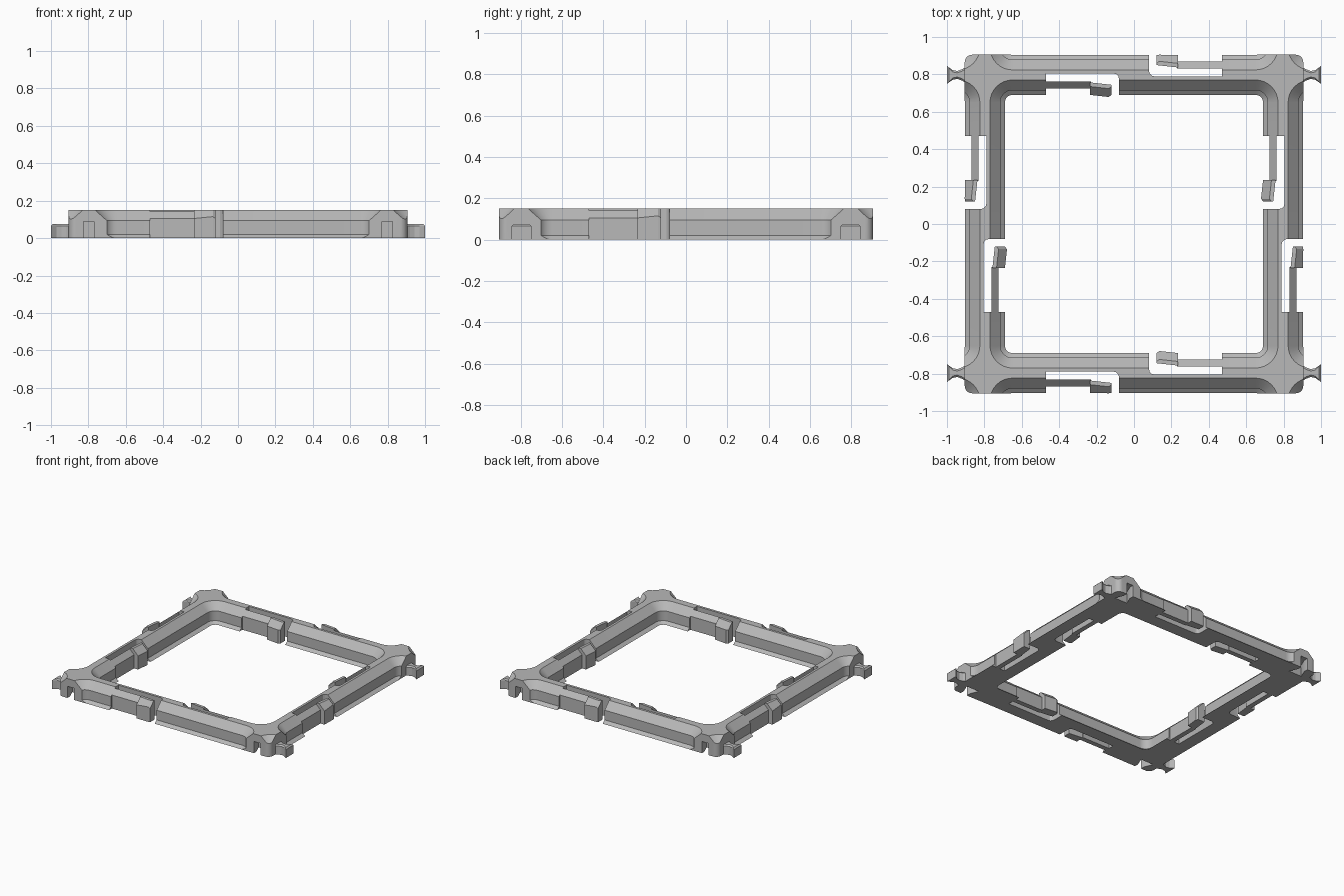
import bpy, bmesh, math

cube = bpy.data.objects.get("Cube")
if cube:
    bpy.data.objects.remove(cube, do_unlink=True)

LINE = 0.797      # distance of each bar's centre line from the middle
HEIGHT = 0.15
EDGE = 0.905      # outer edge of the frame

grey = bpy.data.materials.new("light_grey")
grey.use_nodes = True
grey.diffuse_color = (0.48, 0.48, 0.48, 1)
grey.node_tree.nodes["Principled BSDF"].inputs["Base Color"].default_value = grey.diffuse_color


def loft(bm, loops):
    """Closed solid through loops that have equal point counts."""
    rings = [[bm.verts.new(p) for p in loop] for loop in loops]
    n = len(rings[0])
    for a, b in zip(rings, rings[1:]):
        for i in range(n):
            j = (i + 1) % n
            bm.faces.new((a[i], a[j], b[j], b[i]))
    bm.faces.new(rings[0][::-1])
    bm.faces.new(rings[-1])


def prism(bm, outline, low, high):
    loft(bm, [[(x, y, z) for x, y in outline] for z in (low, high)])


def make(name, bm):
    bmesh.ops.recalc_face_normals(bm, faces=bm.faces[:])
    mesh = bpy.data.meshes.new(name)
    bm.to_mesh(mesh)
    bm.free()
    ob = bpy.data.objects.new(name, mesh)
    bpy.context.collection.objects.link(ob)
    mesh.materials.append(grey)
    return ob


def cut(target, bm):
    cutter = make("cutter", bm)
    cutter.hide_render = True
    mod = target.modifiers.new("cut", 'BOOLEAN')
    mod.operation = 'DIFFERENCE'
    mod.solver = 'EXACT'
    mod.object = cutter
    bpy.context.view_layer.objects.active = target
    bpy.ops.object.modifier_apply(modifier=mod.name)
    bpy.data.objects.remove(cutter, do_unlink=True)


def rounded_square(cx, cy, core, radius, z, steps=8):
    pts = []
    for q, (sx, sy) in enumerate(((1, 1), (-1, 1), (-1, -1), (1, -1))):
        for i in range(steps + 1):
            a = (q + i / steps) * math.pi / 2
            pts.append((cx + sx * core + radius * math.cos(a),
                        cy + sy * core + radius * math.sin(a), z))
    return pts


def place(s, d, turn, side):
    """Along-bar and outward distances to x, y; side -1 is the inner face."""
    x, y = side * s, LINE + side * d
    for _ in range(turn):
        x, y = -y, x
    return x, y


BARS = [(turn, side) for turn in range(4) for side in (1, -1)]

# Frame block
bm = bmesh.new()
loft(bm, [rounded_square(0, 0, EDGE - 0.04, 0.04, z) for z in (0, HEIGHT)])
frame = make("frame", bm)

# Openings on a grid leave crossing bars with sloped, filleted sides
bm = bmesh.new()
levels = ((-0.02, 0.015), (0.02, 0.065), (0.095, 0.065), (0.15, 0.12), (0.17, 0.14))
for i in (-1, 0, 1):
    for j in (-1, 0, 1):
        loft(bm, [rounded_square(i * 2 * LINE, j * 2 * LINE, 0.65, r, z)
                  for z, r in levels])
cut(frame, bm)

# Slots that free the spring arms
slot = [(0.08, 0.15), (0.47, 0.15), (0.47, 0.0725), (0.23, 0.0725), (0.23, 0.035),
        (0.47, 0.035), (0.47, -0.008), (0.11, -0.008), (0.095, -0.004),
        (0.084, 0.007), (0.08, 0.022)]
bm = bmesh.new()
for turn, side in BARS:
    prism(bm, [place(s, d, turn, side) for s, d in slot], -0.03, 0.2)
cut(frame, bm)

# Dovetail sockets in the front and back of each corner
socket = [(-0.028, 0.13), (-0.028, 0.075), (-0.055, 0.01),
          (0.055, 0.01), (0.028, 0.075), (0.028, 0.13)]
bm = bmesh.new()
for sx in (-1, 1):
    for sy in (-1, 1):
        prism(bm, [(sx * LINE + u, sy * (LINE + d)) for u, d in socket], -0.03, 0.09)
cut(frame, bm)

# Hooks at the ends of the spring arms
hooks = []
for turn, side in BARS:
    loops = []
    for s, shift, trim in ((0.235, 0, 0), (0.135, 0.011, 0), (0.12, 0.013, 0.014)):
        outer = 0.107 + shift - trim
        ridge = 0.062 + shift - trim
        if side == 1:
            outer = min(outer, EDGE - LINE)
        shoulder = HEIGHT - (outer - ridge)
        section = [(0.04 + shift, 0), (outer, 0), (outer, shoulder),
                   (ridge, HEIGHT), (0.04 + shift, HEIGHT)]
        loops.append([(*place(s, d, turn, side), z) for d, z in section])
    bm = bmesh.new()
    loft(bm, loops)
    label = "outer" if side == 1 else "inner"
    hooks.append(make(f"{label}_hook_{turn + 1}", bm))

# Dovetail connectors on the left and right of each corner
half = [(0.895, 0.045), (0.92, 0.03), (0.945, 0.021), (0.97, 0.026), (1.0, 0.048)]
for sx, lr in ((1, "left"), (-1, "right")):
    for sy, fb in ((-1, "front"), (1, "back")):
        loops = []
        for z, inset in ((0, 0), (0.065, 0), (0.075, 0.01)):
            tops = [(min(x, 1 - inset), w - inset) for x, w in half]
            outline = tops + [(x, -w) for x, w in reversed(tops)]
            loops.append([(sx * x, sy * LINE + w, z) for x, w in outline])
        bm = bmesh.new()
        loft(bm, loops)
        make(f"{fb}_{lr}_connector", bm)

# Smooth the fillets, keep the edges sharp
bpy.ops.object.select_all(action='DESELECT')
frame.select_set(True)
bpy.context.view_layer.objects.active = frame
bpy.ops.object.shade_smooth_by_angle(angle=math.radians(25))
